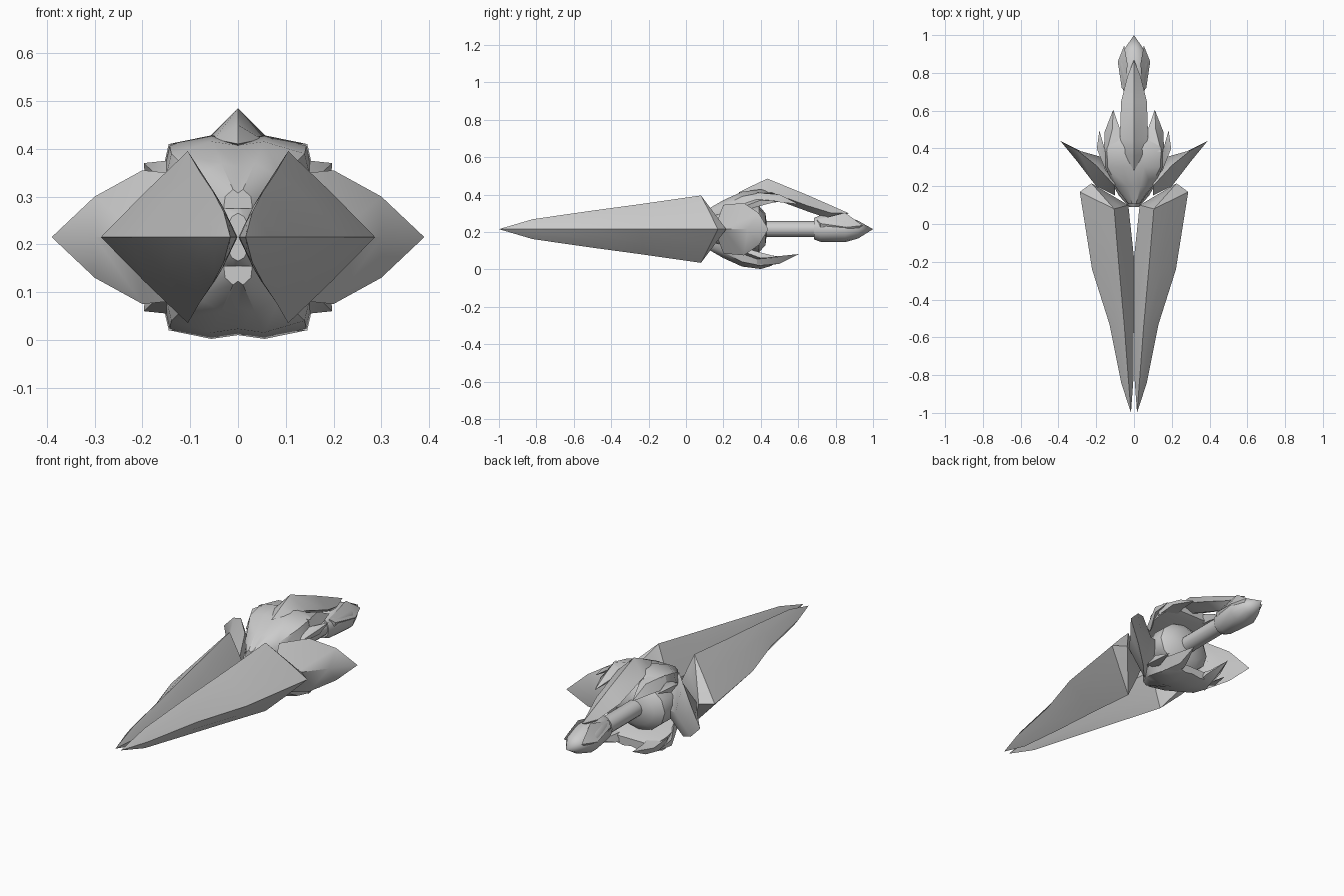
import bpy, bmesh, math

C = 0.215  # height of the long axis

hull = bpy.data.materials.new("hull_grey")
hull.diffuse_color = (0.6, 0.6, 0.6, 1)


def loft(name, rings, sx=1, sz=1, angle=40):
    """Skin rings of (x, y, height above axis); a one-point ring is a tip."""
    bm = bmesh.new()
    vs = [[bm.verts.new((sx * x, y, C + sz * h)) for x, y, h in r] for r in rings]
    for a, b in zip(vs, vs[1:]):
        n = max(len(a), len(b))
        for i in range(n):
            j = (i + 1) % n
            if len(a) == 1:
                bm.faces.new((a[0], b[i], b[j]))
            elif len(b) == 1:
                bm.faces.new((a[i], a[j], b[0]))
            else:
                bm.faces.new((a[i], a[j], b[j], b[i]))
    for end in (vs[0], vs[-1]):
        if len(end) > 2:
            bm.faces.new(end)
    bmesh.ops.recalc_face_normals(bm, faces=bm.faces)
    me = bpy.data.meshes.new(name)
    bm.to_mesh(me)
    bm.free()
    me.materials.append(hull)
    ob = bpy.data.objects.new(name, me)
    bpy.context.collection.objects.link(ob)
    bpy.ops.object.select_all(action='DESELECT')
    ob.select_set(True)
    bpy.context.view_layer.objects.active = ob
    bpy.ops.object.shade_smooth_by_angle(angle=math.radians(angle))


def prong_ring(xi, yi, xr, yr, h, xo, yo, bulge=1.12):
    """Bulged diamond: inner edge, ridge, outer edge, keel."""
    a = (xi + (xr - xi) * 0.6, yi + (yr - yi) * 0.6, h * 0.6 * bulge)
    b = ((xr + xo) / 2, (yr + yo) / 2, h * 0.5 * bulge)
    top = [(xi, yi, 0), a, (xr, yr, h), b, (xo, yo, 0)]
    return top + [(x, y, -z) for x, y, z in (b, (xr, yr, h), a)]


def oval(y, w, up, down=None, n=12):
    down = up if down is None else down
    pts = []
    for i in range(n):
        t = 2 * math.pi * i / n
        s = math.sin(t)
        pts.append((w * math.cos(t), y, s * (up if s > 0 else down)))
    return pts


# long front prongs
for sx, side in ((1, "right"), (-1, "left")):
    loft("prong_" + side, [
        [(0.016, -1.0, 0)],
        prong_ring(0.003, -0.82, 0.03, -0.82, 0.053, 0.068, -0.84),
        prong_ring(0.001, -0.53, 0.052, -0.53, 0.095, 0.13, -0.53),
        prong_ring(0.001, -0.17, 0.08, -0.22, 0.137, 0.222, -0.24),
        prong_ring(0.03, 0.10, 0.105, 0.08, 0.18, 0.287, 0.17, 1.03),
        [(0.225, 0.215, 0)],
    ], sx)

# central core, boom and tail pod
loft("core", [oval(0.09, 0.025, 0.05), oval(0.15, 0.08, 0.09),
              oval(0.24, 0.13, 0.085), oval(0.33, 0.16, 0.115),
              oval(0.39, 0.15, 0.125), oval(0.425, 0.11, 0.085),
              [(0, 0.435, 0)]])
loft("boom", [oval(0.40, 0.045, 0.043), oval(0.74, 0.045, 0.043)])
loft("tail_pod", [oval(0.685, 0.05, 0.06, 0.055), oval(0.72, 0.06, 0.075, 0.068),
                  oval(0.85, 0.084, 0.072, 0.07), oval(0.92, 0.055, 0.045, 0.05),
                  [(0, 1.0, 0)]])

# small fangs on the tail pod
for sx, side in ((1, "right"), (-1, "left")):
    loft("tail_fang_" + side, [
        [(0.04, 0.70, 0.05), (0.065, 0.72, 0.03), (0.05, 0.72, -0.03)],
        [(0.035, 0.85, 0.088), (0.086, 0.86, 0.01), (0.045, 0.86, -0.04)],
        [(0.052, 0.945, 0.02)]], sx)


# armour shells above and below the core, with rear spikes
def shell_ring(y, w, edge, shoulder, top):
    half = [(w, y, edge), (0.9 * w, y, shoulder), (0.35 * w, y, top)]
    return ([(0, y, edge)] + half + [(0, y, top - 0.008)]
            + [(-x, yy, z) for x, yy, z in reversed(half)])


for sz, level in ((1, "top"), (-1, "bottom")):
    loft("shell_" + level, [
        shell_ring(0.105, 0.03, 0.06, 0.085, 0.10),
        shell_ring(0.20, 0.10, 0.085, 0.125, 0.155),
        shell_ring(0.30, 0.155, 0.11, 0.175, 0.20),
        shell_ring(0.40, 0.16, 0.125, 0.195, 0.213),
        shell_ring(0.46, 0.13, 0.15, 0.18, 0.195),
    ], 1, sz)
    for sx, side in ((1, "right"), (-1, "left")):
        tag = "_" + level + "_" + side
        loft("rear_spike" + tag, [
            [(0.06, 0.40, 0.20), (0.145, 0.38, 0.195),
             (0.16, 0.38, 0.13), (0.07, 0.40, 0.14)],
            [(0.07, 0.49, 0.175), (0.115, 0.50, 0.185),
             (0.155, 0.49, 0.145), (0.09, 0.49, 0.145)],
            [(0.11, 0.605, 0.133)]], sx, sz)
        loft("side_spike" + tag, [
            [(0.12, 0.27, 0.13), (0.15, 0.28, 0.11), (0.13, 0.28, 0.09)],
            [(0.15, 0.38, 0.16), (0.197, 0.40, 0.155), (0.195, 0.40, 0.125),
             (0.15, 0.38, 0.11)][:3],
            [(0.183, 0.495, 0.15)]], sx, sz)

# dorsal blade, sloping back to the tail pod
loft("dorsal_blade", [
    [(0, 0.28, 0.195)],
    [(0, 0.36, 0.235), (0.05, 0.37, 0.205), (0, 0.37, 0.18), (-0.05, 0.37, 0.205)],
    [(0, 0.435, 0.27), (0.075, 0.46, 0.195), (0, 0.46, 0.165), (-0.075, 0.46, 0.195)],
    [(0, 0.65, 0.182), (0.068, 0.65, 0.125), (0, 0.65, 0.095), (-0.068, 0.65, 0.125)],
    [(0, 0.78, 0.125), (0.035, 0.78, 0.085), (0, 0.78, 0.05), (-0.035, 0.78, 0.085)],
    [(0, 0.87, 0.085)]])

# swept side fins: leading edge, top, trailing edge, bottom
for sx, side in ((1, "right"), (-1, "left")):
    loft("side_fin_" + side, [
        [(x, y, z) for x, y, z in ((0.10, 0.15, 0), (0.10, 0.20, 0.13),
                                   (0.10, 0.34, 0), (0.10, 0.20, -0.13))],
        [(0.20, 0.20, 0), (0.20, 0.31, 0.14), (0.19, 0.36, 0), (0.20, 0.31, -0.14)],
        [(0.30, 0.33, 0), (0.30, 0.39, 0.085), (0.28, 0.385, 0), (0.30, 0.39, -0.085)],
        [(0.39, 0.44, 0)]], sx, 1, 50)
